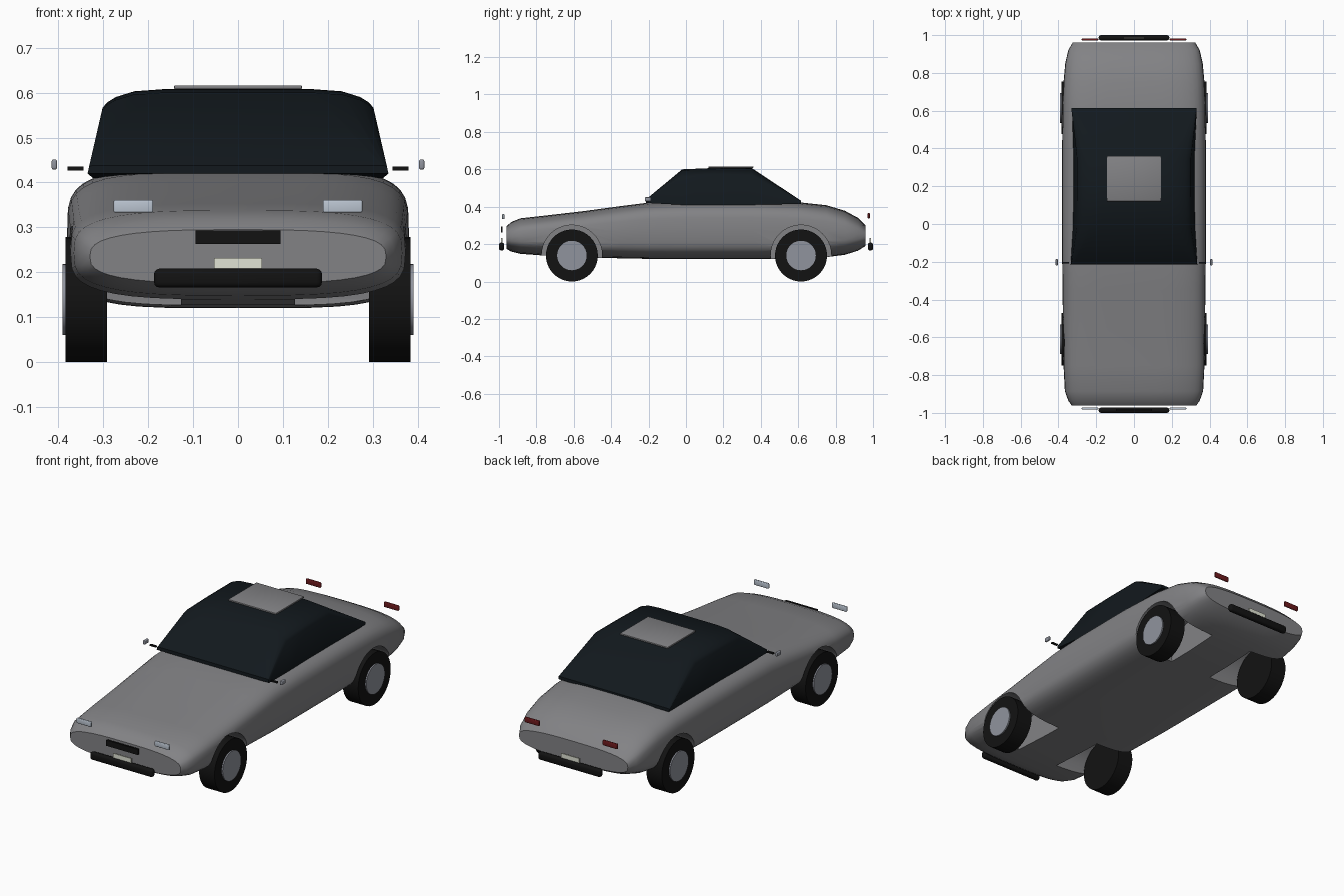
import bpy, bmesh, math
from mathutils import Matrix

if "Cube" in bpy.data.objects:
    bpy.data.objects.remove(bpy.data.objects["Cube"])


def material(name, r, g, b):
    m = bpy.data.materials.new(name)
    m.diffuse_color = (r, g, b, 1)
    m.use_nodes = True
    m.node_tree.nodes["Principled BSDF"].inputs["Base Color"].default_value = m.diffuse_color
    return m


PAINT = material("grey_paint", 0.225, 0.225, 0.235)
GLASS = material("dark_glass", 0.006, 0.0095, 0.0125)
BLACK = material("black_rubber", 0.006, 0.006, 0.006)
SILVER = material("silver", 0.28, 0.295, 0.34)
LENS = material("clear_lens", 0.5, 0.56, 0.64)
RED = material("red_lens", 0.15, 0.01, 0.012)
PLATE = material("plate_cream", 0.75, 0.77, 0.66)


def smooth(ob, angle=35):
    bpy.ops.object.select_all(action='DESELECT')
    ob.select_set(True)
    bpy.context.view_layer.objects.active = ob
    bpy.ops.object.shade_smooth_by_angle(angle=math.radians(angle))


def finish(bm, name, mat=None):
    bmesh.ops.recalc_face_normals(bm, faces=bm.faces)
    me = bpy.data.meshes.new(name)
    bm.to_mesh(me)
    bm.free()
    ob = bpy.data.objects.new(name, me)
    bpy.context.collection.objects.link(ob)
    if mat:
        me.materials.append(mat)
    return ob


def loft(name, rings, mat=None):
    bm = bmesh.new()
    vs = [[bm.verts.new(p) for p in ring] for ring in rings]
    n = len(vs[0])
    for a, b in zip(vs, vs[1:]):
        for i in range(n):
            j = (i + 1) % n
            bm.faces.new((a[i], a[j], b[j], b[i]))
    bm.faces.new(vs[0])
    bm.faces.new(vs[-1])
    return finish(bm, name, mat)


def box(name, centre, size, mat=None, bevel=0.0, segments=3):
    bm = bmesh.new()
    bmesh.ops.create_cube(bm, size=1,
                          matrix=Matrix.Translation(centre) @ Matrix.Diagonal((*size, 1)))
    if bevel:
        bmesh.ops.bevel(bm, geom=bm.edges[:], offset=bevel, segments=segments,
                        profile=0.5, affect='EDGES')
    ob = finish(bm, name, mat)
    if bevel:
        smooth(ob)
    return ob


def disc(name, x0, x1, y, z, r, mat=None):
    bm = bmesh.new()
    m = Matrix.Translation(((x0 + x1) / 2, y, z)) @ Matrix.Rotation(math.pi / 2, 4, 'Y')
    bmesh.ops.create_cone(bm, cap_ends=True, segments=40, radius1=r, radius2=r,
                          depth=abs(x1 - x0), matrix=m)
    return finish(bm, name, mat)


def body_ring(y, w, lo, hi, n, count=40):
    pts = []
    for i in range(count):
        t = 2 * math.pi * i / count
        c, s = math.cos(t), math.sin(t)
        pts.append((w * math.copysign(abs(c) ** (2 / n), c), y,
                    (lo + hi) / 2 + (hi - lo) / 2 * math.copysign(abs(s) ** (2 / n), s)))
    return pts


# Body shell: y, half width, bottom, top, squareness of the section
stations = [(-0.96, 0.33, 0.175, 0.295, 2.9), (-0.935, 0.348, 0.16, 0.318, 3),
            (-0.885, 0.366, 0.148, 0.338, 3.2), (-0.75, 0.373, 0.138, 0.353, 3.5),
            (-0.55, 0.376, 0.128, 0.376, 3.8), (-0.35, 0.378, 0.124, 0.403, 4.1),
            (-0.2, 0.38, 0.121, 0.422, 4.3), (0.0, 0.381, 0.12, 0.43, 4.3),
            (0.35, 0.381, 0.12, 0.432, 4.3), (0.6, 0.378, 0.122, 0.424, 4.2),
            (0.75, 0.373, 0.13, 0.408, 3.8), (0.85, 0.364, 0.143, 0.378, 3.4),
            (0.92, 0.348, 0.165, 0.34, 3.1), (0.96, 0.325, 0.19, 0.3, 2.9)]
body = loft("body", [body_ring(*s) for s in stations], PAINT)

# Wheel arches cut into the body
AXLES = {"front": -0.61, "rear": 0.615}
for side in (-1, 1):
    for y in AXLES.values():
        cutter = disc("arch_cutter", side * 0.127, side * 0.5, y, 0.14, 0.162, PAINT)
        cutter.hide_render = True
        mod = body.modifiers.new("arch", 'BOOLEAN')
        mod.operation, mod.solver, mod.object = 'DIFFERENCE', 'EXACT', cutter
        bpy.context.view_layer.objects.active = body
        bpy.ops.object.modifier_apply(modifier=mod.name)
        bpy.data.objects.remove(cutter)
smooth(body)

# Cabin: half profile (x, height fraction) mirrored, lofted along y
half = [(0.335, 0), (0.303, 0.79), (0.293, 0.85), (0.275, 0.91), (0.235, 0.975), (0.17, 1)]


def cabin_ring(y, base, top, scale):
    lean = 1 - (top - base) / 0.19      # low rings keep the full base width
    right = [(x * scale if i == 0 else x + (0.335 - x) * lean, base + f * (top - base))
             for i, (x, f) in enumerate(half)]
    return [(x, y, z) for x, z in right + [(-x, z) for x, z in reversed(right)]]


cabin = loft("cabin", [cabin_ring(-0.215, 0.42, 0.438, 1.0), cabin_ring(-0.02, 0.41, 0.6, 0.965),
                       cabin_ring(0.15, 0.41, 0.607, 0.955), cabin_ring(0.35, 0.41, 0.608, 0.955),
                       cabin_ring(0.615, 0.415, 0.432, 0.98)], GLASS)
smooth(cabin, 46)
box("sunroof", (0, 0.24, 0.612), (0.285, 0.24, 0.008), PAINT, 0.002, 2)

# Wheels, mirrors
for side, label in ((-1, "left"), (1, "right")):
    for end, y in AXLES.items():
        smooth(disc(f"{end}_{label}_tyre", side * 0.292, side * 0.384, y, 0.139, 0.139, BLACK))
        smooth(disc(f"{end}_{label}_hubcap", side * 0.3, side * 0.391, y, 0.139, 0.079, SILVER))
    box(f"{label}_mirror_arm", (side * 0.362, -0.205, 0.431), (0.036, 0.01, 0.008), BLACK)
    box(f"{label}_mirror", (side * 0.409, -0.203, 0.44), (0.012, 0.034, 0.022), SILVER, 0.004)

# Lights, bumpers and number plates at both ends
for s, end, lens, lz in ((-1, "front", LENS, 0.347), (1, "rear", RED, 0.352)):
    box(f"{end}_bumper", (0, s * 0.986, 0.187), (0.374, 0.028, 0.042), BLACK, 0.012)
    box(f"{end}_number_plate", (0, s * 0.985, 0.208), (0.108, 0.006, 0.048), PLATE)
    for side, label in ((-1, "left"), (1, "right")):
        box(f"{end}_{label}_light", (side * 0.233, s * 0.977, lz), (0.088, 0.012, 0.028), lens, 0.004)
box("grille", (0, -0.985, 0.278), (0.19, 0.01, 0.031), BLACK)
